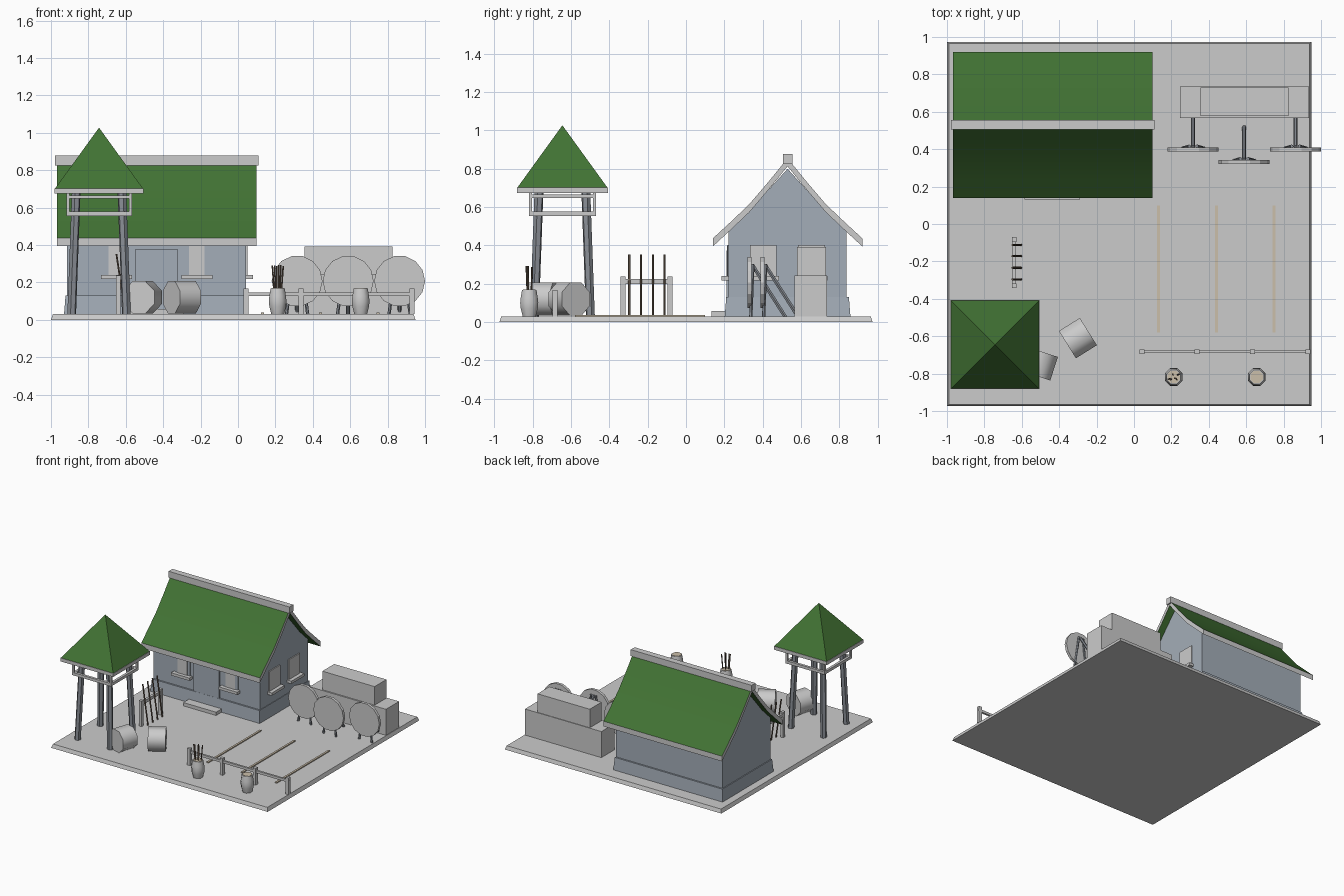
import bpy, bmesh, math, random
from mathutils import Vector, Matrix

if "Cube" in bpy.data.objects:
    bpy.data.objects.remove(bpy.data.objects["Cube"])

random.seed(4)


def material(name, rgb):
    m = bpy.data.materials.new(name)
    m.diffuse_color = (*rgb, 1)
    m.use_nodes = True
    m.node_tree.nodes["Principled BSDF"].inputs["Base Color"].default_value = m.diffuse_color
    return m


GREEN = material("green_roofing", (0.054, 0.17, 0.034))
SLATE = material("slate_walls", (0.37, 0.42, 0.48))
DARK = material("dark_slate", (0.25, 0.27, 0.30))
TAN = material("tan_wood", (0.60, 0.52, 0.40))
BROWN = material("dark_wood", (0.15, 0.11, 0.08))


def finish(name, bm, mat=None, smooth=0):
    bmesh.ops.recalc_face_normals(bm, faces=bm.faces)
    me = bpy.data.meshes.new(name)
    bm.to_mesh(me)
    bm.free()
    if mat:
        me.materials.append(mat)
    if smooth:
        me.shade_smooth()
        me.set_sharp_from_angle(angle=math.radians(smooth))
    ob = bpy.data.objects.new(name, me)
    bpy.context.collection.objects.link(ob)
    return ob


def box(name, x, y, z, inset=0, mat=None):
    """Box from ranges; inset narrows the top edge."""
    bm = bmesh.new()
    rings = []
    for k, h in enumerate(z):
        i = inset * k
        rings.append([bm.verts.new((a, b, h)) for a, b in (
            (x[0] + i, y[0] + i), (x[1] - i, y[0] + i),
            (x[1] - i, y[1] - i), (x[0] + i, y[1] - i))])
    bm.faces.new(rings[0])
    bm.faces.new(rings[1])
    for k in range(4):
        j = (k + 1) % 4
        bm.faces.new((rings[0][k], rings[0][j], rings[1][j], rings[1][k]))
    return finish(name, bm, mat)


def rod(name, a, b, r, sides=6, mat=None, smooth=0):
    """Round bar between two points."""
    a, b = Vector(a), Vector(b)
    d = b - a
    bm = bmesh.new()
    q = d.to_track_quat('Z', 'Y').to_matrix().to_4x4()
    bmesh.ops.create_cone(bm, cap_ends=True, segments=sides, radius1=r, radius2=r, depth=d.length,
                          matrix=Matrix.Translation((a + b) / 2) @ q @ Matrix.Rotation(math.pi / sides, 4, 'Z'))
    return finish(name, bm, mat, smooth)


def extrude_x(name, profile, x0, x1, mat=None, smooth=0):
    """Closed (y, z) profile swept along x."""
    bm = bmesh.new()
    f = bm.faces.new([bm.verts.new((x0, y, z)) for y, z in profile])
    out = bmesh.ops.extrude_face_region(bm, geom=[f])
    bmesh.ops.translate(bm, vec=(x1 - x0, 0, 0),
                        verts=[v for v in out["geom"] if isinstance(v, bmesh.types.BMVert)])
    bm.faces.new([v for v in bm.verts if abs(v.co.x - x0) < 1e-6][:len(profile)]) if f not in bm.faces[:] else None
    return finish(name, bm, mat, smooth)


# Ground slab
G = 0.03
box("ground_slab", (-1, 0.949), (-0.974, 0.974), (0, G), 0.01)

# House: plinth, gabled walls, sagging roof, ridge beam
CY = 0.53
slope = [(0.39, 0.437), (0.3, 0.52), (0.2, 0.615), (0.1, 0.732), (0.0, 0.855)]
box("house_plinth", (-0.93, 0.054), (CY - 0.328, CY + 0.328), (G, 0.13), 0.008, SLATE)
wall = [(0.307, 0.1), (0.307, 0.475), (0.2, 0.575), (0.1, 0.69), (0, 0.80)]
extrude_x("house_walls", [(CY + y, z) for y, z in wall] + [(CY - y, z) for y, z in wall[-2::-1]],
          -0.915, 0.042, SLATE)
upper = [(CY + y, z) for y, z in slope] + [(CY - y, z) for y, z in slope[-2::-1]]
roof = extrude_x("house_roof", upper + [(y, z - 0.042) for y, z in reversed(upper)], -0.968, 0.098, None, 35)
roof.data.materials.append(None)
roof.data.materials.append(GREEN)
for p in roof.data.polygons:
    p.material_index = int(abs(p.normal.z) > 0.3)
box("ridge_beam", (-0.979, 0.109), (CY - 0.025, CY + 0.025), (0.825, 0.877))

# Front door and step
wy = CY - 0.307
box("door", (-0.55, -0.32), (wy - 0.012, wy + 0.01), (G, 0.375), 0, SLATE)
box("door_step", (-0.585, -0.29), (0.132, 0.21), (G, 0.057))


def window(name, u, on_front):
    """Plain pane over a projecting sill, on the front wall or on the right gable."""
    def part(n, half, depth, z, mat=None):
        if on_front:
            box(f"{name}_{n}", (u - half, u + half), (wy - depth, wy + 0.01), z, 0, mat)
        else:
            box(f"{name}_{n}", (0.032, 0.042 + depth), (u - half, u + half), z, 0, mat)
    if on_front:
        part("frame", 0.068, 0.006, (0.23, 0.402), SLATE)
        part("pane", 0.042, 0.010, (0.235, 0.40))
    else:
        part("pane", 0.07, 0.008, (0.23, 0.402))
    part("sill", 0.083, 0.038, (0.218, 0.24))


for u in (-0.65, -0.22):
    window("front_window", u, True)
for u in (0.403, 0.655):
    window("side_window", u, False)

# Watch tower
TX, TY = -0.743, -0.645
for sx in (-1, 1):
    for sy in (-1, 1):
        rod("tower_leg", (TX + sx * 0.147, TY + sy * 0.147, 0.005), (TX + sx * 0.122, TY + sy * 0.122, 0.69),
            0.024, 6, DARK)
        cx, cy = TX + sx * 0.167, TY + sy * 0.167
        box("tower_rail_post", (cx - 0.008, cx + 0.008), (cy - 0.008, cy + 0.008), (0.56, 0.68))
for z in ((0.555, 0.578), (0.648, 0.665)):
    for s in (-1, 1):
        c = s * 0.165
        box("tower_rail", (TX - 0.175, TX + 0.175), (TY + c - 0.01, TY + c + 0.01), z)
        box("tower_rail", (TX + c - 0.01, TX + c + 0.01), (TY - 0.175, TY + 0.175), z)
box("tower_eave", (TX - 0.238, TX + 0.238), (TY - 0.238, TY + 0.238), (0.674, 0.702))
bm = bmesh.new()
bmesh.ops.create_cone(bm, cap_ends=True, segments=4, radius1=0.235 * math.sqrt(2), radius2=0, depth=0.325,
                      matrix=Matrix.Translation((TX, TY, 0.8645)) @ Matrix.Rotation(math.pi / 4, 4, 'Z'))
finish("tower_roof", bm, GREEN)

# Straw blocks behind the targets
box("straw_block_lower", (0.247, 0.935), (0.567, 0.735), (G, 0.242))
box("straw_block_upper", (0.355, 0.825), (0.578, 0.73), (0.242, 0.393))

# Round targets on tripods
for x, y in ((0.316, 0.40), (0.589, 0.333), (0.864, 0.40)):
    rod("target_disc", (x, y - 0.012, 0.207), (x, y + 0.01, 0.207), 0.136, 14)
    for s in (-1, 1):
        rod("target_front_leg", (x + s * 0.02, y + 0.016, 0.3), (x + s * 0.058, y + 0.005, 0.02), 0.009, 6, DARK)
    rod("target_rear_leg", (x, y + 0.012, 0.3), (x, y + 0.19, 0.02), 0.011, 6, DARK)

# Shooting lanes on the ground
for x in (0.132, 0.44, 0.748):
    box("lane_strip", (x - 0.008, x + 0.008), (-0.58, 0.10), (G, 0.038), 0, TAN)

# Shooting-line fence
FY = -0.683
for x in (0.043, 0.337, 0.634, 0.93):
    box("fence_post", (x - 0.013, x + 0.013), (FY - 0.013, FY + 0.013), (G, 0.167))
box("fence_rail", (0.03, 0.944), (FY - 0.008, FY + 0.008), (0.127, 0.147))

# Bulging octagonal barrels
for x in (0.212, 0.656):
    bm = bmesh.new()
    rings = [[bm.verts.new((x + r * math.cos(t), -0.818 + r * math.sin(t), z))
              for t in (math.pi / 8 + k * math.pi / 4 for k in range(8))]
             for r, z in ((0.037, G), (0.048, 0.07), (0.051, 0.1), (0.048, 0.127), (0.041, 0.167))]
    bm.faces.new(rings[0])
    bm.faces.new(rings[-1])
    for a, b in zip(rings, rings[1:]):
        for k in range(8):
            bm.faces.new((a[k - 1], a[k], b[k], b[k - 1]))
    finish("barrel", bm, None, 50)
    rod("barrel_lid", (x, -0.818, 0.16), (x, -0.818, 0.17), 0.036, 8, TAN)

# Arrows standing in the first barrel
for k in range(6):
    dx = -0.022 + k * 0.009
    y = -0.818 + random.uniform(-0.012, 0.012)
    rod("arrow", (0.212 + dx * 0.7, y, 0.1), (0.212 + dx * 1.3, y + random.uniform(-0.008, 0.008),
        0.295 - random.uniform(0, 0.01)), 0.0045, 5, BROWN)

# Rack with leaning staves
RX = -0.64
for y in (-0.33, -0.083):
    box("rack_post", (RX - 0.012, RX + 0.012), (y - 0.013, y + 0.013), (G, 0.237))
box("rack_rail", (RX - 0.01, RX + 0.01), (-0.34, -0.072), (0.2, 0.225))
for y in (-0.296, -0.234, -0.172, -0.112):
    rod("stave", (-0.603, y, G), (-0.65, y, 0.352), 0.0055, 6, BROWN)

# Straw rolls lying on the ground
for x, y, deg in ((-0.3, -0.61, 32), (-0.509, -0.747, 72)):
    d = Vector((math.cos(math.radians(deg)), math.sin(math.radians(deg)), 0)) * 0.066
    c = Vector((x, y, 0.12))
    rod("straw_roll", c - d, c + d, 0.093, 8, None, 50)
